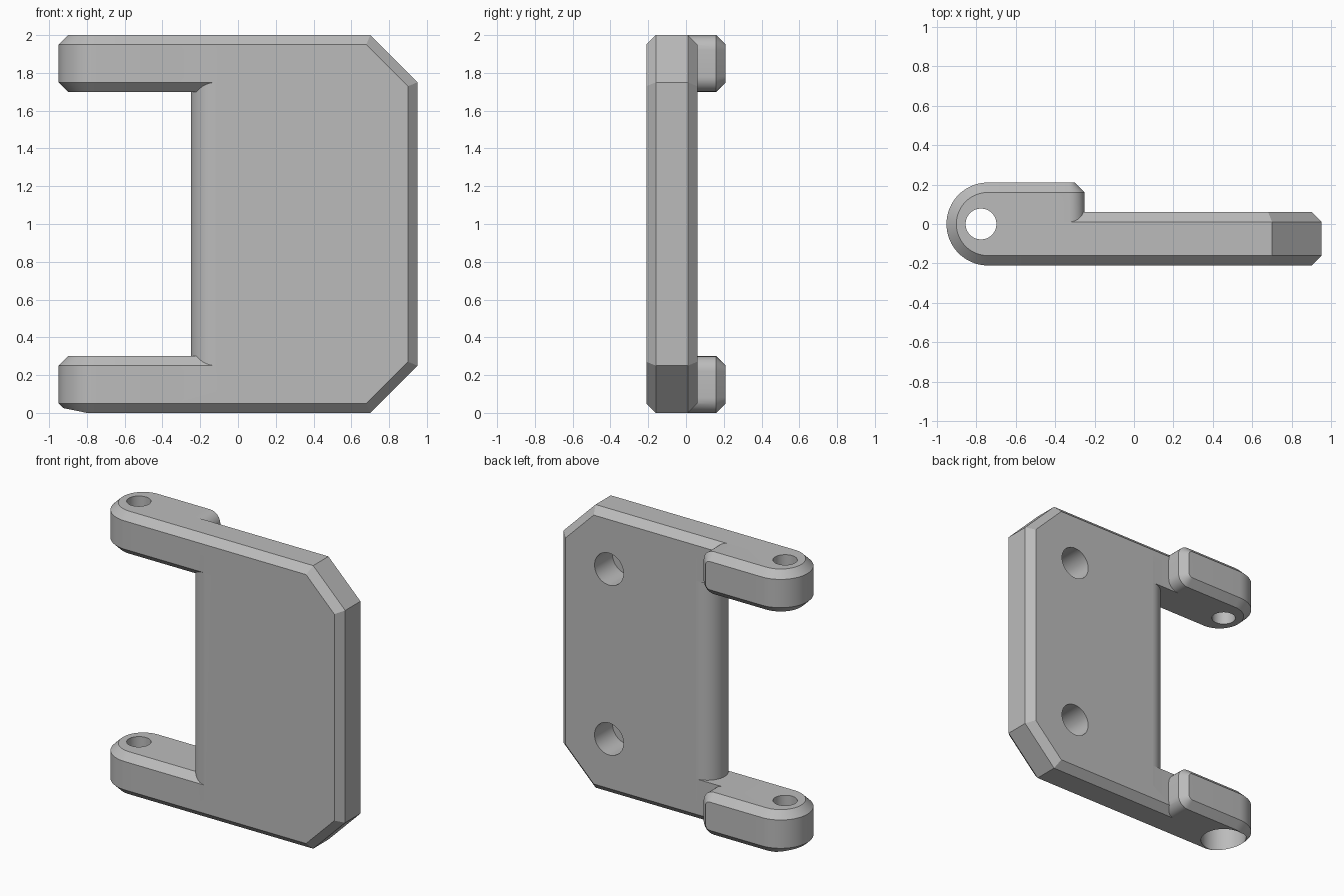
import bpy
import bmesh
from math import pi, sin, cos
from mathutils import Matrix

if "Cube" in bpy.data.objects:
    bpy.data.objects.remove(bpy.data.objects["Cube"])

FRONT, BACK, TIP = -0.21, 0.06, 0.21   # depth levels along y
CH = 0.05                              # chamfer width
PIN_X, ARC_X = -0.775, -0.74

grey = bpy.data.materials.new("plain_grey")
grey.use_nodes = True
grey.diffuse_color = (0.5, 0.5, 0.5, 1)
grey.node_tree.nodes["Principled BSDF"].inputs["Base Color"].default_value = (0.5, 0.5, 0.5, 1)


def finish(bm, name):
    bmesh.ops.recalc_face_normals(bm, faces=bm.faces[:])
    mesh = bpy.data.meshes.new(name)
    bm.to_mesh(mesh)
    bm.free()
    mesh.materials.append(grey)
    obj = bpy.data.objects.new(name, mesh)
    bpy.context.collection.objects.link(obj)
    return obj


def prism(points, direction):
    """Extrude a planar outline along a direction."""
    bm = bmesh.new()
    face = bm.faces.new([bm.verts.new(p) for p in points])
    grown = bmesh.ops.extrude_face_region(bm, geom=[face])["geom"]
    bmesh.ops.translate(bm, vec=direction,
                        verts=[v for v in grown if isinstance(v, bmesh.types.BMVert)])
    bmesh.ops.recalc_face_normals(bm, faces=bm.faces[:])
    return bm


def bevel(bm, test, width, segments=1):
    edges = [e for e in bm.edges if test(e)]
    bmesh.ops.bevel(bm, geom=edges, offset=width, segments=segments,
                    profile=0.5, affect='EDGES', clamp_overlap=False)


def along(edge, axis):
    d = edge.verts[1].co - edge.verts[0].co
    return abs(d[axis]) > 0.99 * d.length


def rod(name, radius, length, centre, axis='Z'):
    bm = bmesh.new()
    turn = Matrix.Rotation(pi / 2, 4, 'X') if axis == 'Y' else Matrix()
    bmesh.ops.create_cone(bm, cap_ends=True, segments=64, radius1=radius, radius2=radius,
                          depth=length, matrix=Matrix.Translation(centre) @ turn)
    return finish(bm, name)


def combine(target, tool, operation):
    mod = target.modifiers.new(operation.lower(), 'BOOLEAN')
    mod.operation, mod.object, mod.solver = operation, tool, 'EXACT'
    bpy.context.view_layer.objects.active = target
    bpy.ops.object.modifier_apply(modifier=mod.name)
    bpy.data.objects.remove(tool)


def make_arm(base):
    # Rounded hinge end, with a softened and chamfered stop on the plate side
    arc = [(ARC_X - TIP * sin(a), TIP * cos(a), base)
           for a in (pi * i / 32 for i in range(33))]
    bm = prism([(-0.25, TIP, base)] + arc + [(-0.25, FRONT, base)], (0, 0, 0.3))
    bevel(bm, lambda e: along(e, 1) and min(v.co.x for v in e.verts) > -0.26, 0.08, 8)
    bevel(bm, lambda e: len(e.link_faces) == 2 and e.calc_face_angle() > 0.8, CH)
    return finish(bm, "hinge_arm")


def make_bar(base):
    # Straight bar that carries the arm into the plate
    outline = [(-0.5, FRONT, base), (-0.5, BACK, base),
               (-0.5, BACK, base + 0.3), (-0.5, FRONT, base + 0.3)]
    bm = prism(outline, (0.55, 0, 0))
    outer = 0 if base == 0 else 2
    bevel(bm, lambda e: along(e, 0) and (e.verts[0].co.y < 0
                                         or abs(e.verts[0].co.z - outer) < 0.01), CH)
    return finish(bm, "arm_bar")


# Main plate with two cut corners and chamfered outer edges
inner = -0.115
outline = [(inner, 0), (0.7, 0), (0.95, 0.25), (0.95, 1.75), (0.7, 2), (inner, 2)]
bm = prism([(x, FRONT, z) for x, z in outline], (0, BACK - FRONT, 0))
bevel(bm, lambda e: not along(e, 1) and max(v.co.x for v in e.verts) > 0, CH)
bracket = finish(bm, "hinge_plate")

# Fully rounded inner edge, then the two arms
combine(bracket, rod("round_edge", (BACK - FRONT) / 2, 1.7,
                     (inner, (FRONT + BACK) / 2, 1)), 'UNION')
for base in (0, 1.7):
    combine(bracket, make_bar(base), 'UNION')
    combine(bracket, make_arm(base), 'UNION')

# Pin holes, the recess under the lower arm and blind sockets in the back
combine(bracket, rod("pin_hole", 0.078, 2.4, (PIN_X, 0, 1)), 'DIFFERENCE')
combine(bracket, rod("pin_recess", 0.15, 0.4, (PIN_X, 0, 0)), 'DIFFERENCE')
for z in (0.4, 1.6):
    combine(bracket, rod("socket", 0.113, 0.4, (0.56, BACK, z), 'Y'), 'DIFFERENCE')

bpy.ops.object.select_all(action='DESELECT')
bracket.select_set(True)
bpy.context.view_layer.objects.active = bracket
bpy.ops.object.shade_smooth_by_angle(angle=pi / 6)
